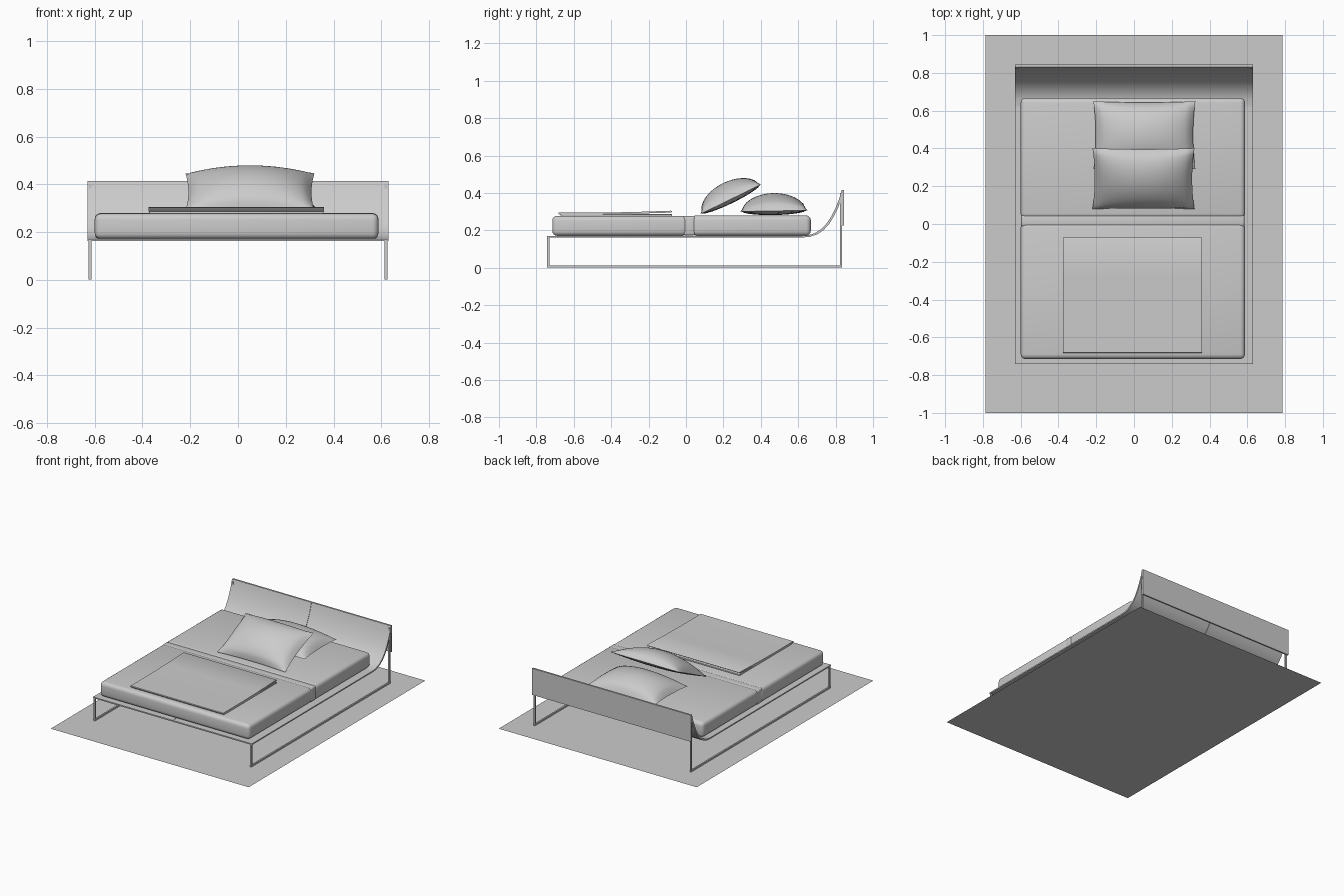
import bpy, bmesh
from math import radians

if "Cube" in bpy.data.objects:
    bpy.data.objects.remove(bpy.data.objects["Cube"])


def link(name, bm, smooth=None):
    bmesh.ops.recalc_face_normals(bm, faces=bm.faces)
    me = bpy.data.meshes.new(name)
    bm.to_mesh(me)
    bm.free()
    ob = bpy.data.objects.new(name, me)
    bpy.context.collection.objects.link(ob)
    if smooth:
        bpy.ops.object.select_all(action='DESELECT')
        ob.select_set(True)
        bpy.context.view_layer.objects.active = ob
        bpy.ops.object.shade_smooth_by_angle(angle=radians(smooth))
    return ob


def box(name, lo, hi, bevel=0, segs=4):
    bm = bmesh.new()
    bmesh.ops.create_cube(bm, size=1)
    for v in bm.verts:
        v.co = [(a + b) / 2 + c * (b - a) for a, b, c in zip(lo, hi, v.co)]
    if bevel:
        bmesh.ops.bevel(bm, geom=bm.edges[:], offset=bevel, segments=segs,
                        profile=0.5, affect='EDGES')
    return link(name, bm, 40 if bevel else None)


def extrude_x(name, outline, x0, x1, smooth=35):
    """Closed (y, z) outline swept along x."""
    bm = bmesh.new()
    f = bm.faces.new([bm.verts.new((x0, y, z)) for y, z in outline])
    r = bmesh.ops.extrude_face_region(bm, geom=[f])
    for v in r['geom']:
        if isinstance(v, bmesh.types.BMVert):
            v.co.x = x1
    return link(name, bm, smooth)


def pillow(name, loc, tilt, w=0.54, d=0.36, up=0.095, down=0.022, n=24):
    bm = bmesh.new()
    for side in (up, -down):
        grid = []
        for j in range(n + 1):
            row = []
            for i in range(n + 1):
                u, v = 2 * i / n - 1, 2 * j / n - 1
                h = max(0, (1 - u * u) * (1 - v * v)) ** 0.55
                x = u * w / 2 * (1 - 0.045 * (1 - v * v))
                y = v * d / 2 * (1 - 0.04 * (1 - u * u))
                row.append(bm.verts.new((x, y, side * h)))
            grid.append(row)
        for j in range(n):
            for i in range(n):
                bm.faces.new((grid[j][i], grid[j][i + 1],
                              grid[j + 1][i + 1], grid[j + 1][i]))
    bmesh.ops.remove_doubles(bm, verts=bm.verts, dist=1e-5)
    ob = link(name, bm, 60)
    ob.location = loc
    ob.rotation_euler.x = radians(tilt)


# Rug: a single flat sheet
bm = bmesh.new()
bm.faces.new([bm.verts.new(p) for p in
              ((-.785, -1, 0), (.785, -1, 0), (.785, 1, 0), (-.785, 1, 0))])
link("rug", bm)

# Sled legs on both sides
for s, side in ((-1, "left"), (1, "right")):
    x0, x1 = sorted((s * 0.614, s * 0.625))
    box(side + "_front_leg", (x0, -.742, .002), (x1, -.731, .162))
    box(side + "_back_leg", (x0, .823, .002), (x1, .834, .40))
    box(side + "_floor_rail", (x0, -.731, .002), (x1, .823, .013))

# Platform and curved headboard, each in two halves
curve = [(.62, .171), (.66, .175), (.695, .188), (.728, .211), (.757, .243),
         (.781, .282), (.802, .326), (.820, .372), (.832, .415)]
under = [(.842, .413), (.831, .368), (.813, .32), (.791, .275), (.766, .235),
         (.736, .202), (.70, .178), (.662, .165), (.62, .162)]
for s, side in ((-1, "left"), (1, "right")):
    x0, x1 = sorted((s * 0.001, s * 0.63))
    box(side + "_platform", (x0, -.742, .162), (x1, .62, .171))
    extrude_x(side + "_headboard", curve + under, x0, x1)

# Flat panel behind the headboard
box("headboard_back_panel", (-.63, .834, .225), (.63, .845, .415))

# Mattress in two sections with a narrow fold between them
box("foot_mattress", (-.60, -.715, .171), (.588, .008, .278), .026)
box("head_mattress", (-.60, .03, .171), (.588, .667, .28), .026)
box("mattress_fold", (-.597, -.015, .173), (.585, .05, .276), .012, 3)

# Folded throw: two layers, the upper one lifting towards the head
box("throw_lower_layer", (-.372, -.67, .276), (.358, -.075, .287), .003, 2)
top = [(-.68, .286), (-.683, .29), (-.68, .295), (-.45, .295), (-.28, .298),
       (-.08, .305), (-.072, .301), (-.08, .295), (-.28, .289), (-.45, .286)]
extrude_x("throw_upper_layer", top, -.375, .36)

# Pillows: one lying flat, one leaning on it
pillow("back_pillow", (.055, .47, .304), 1)
pillow("front_pillow", (.05, .24, .367), 26)
